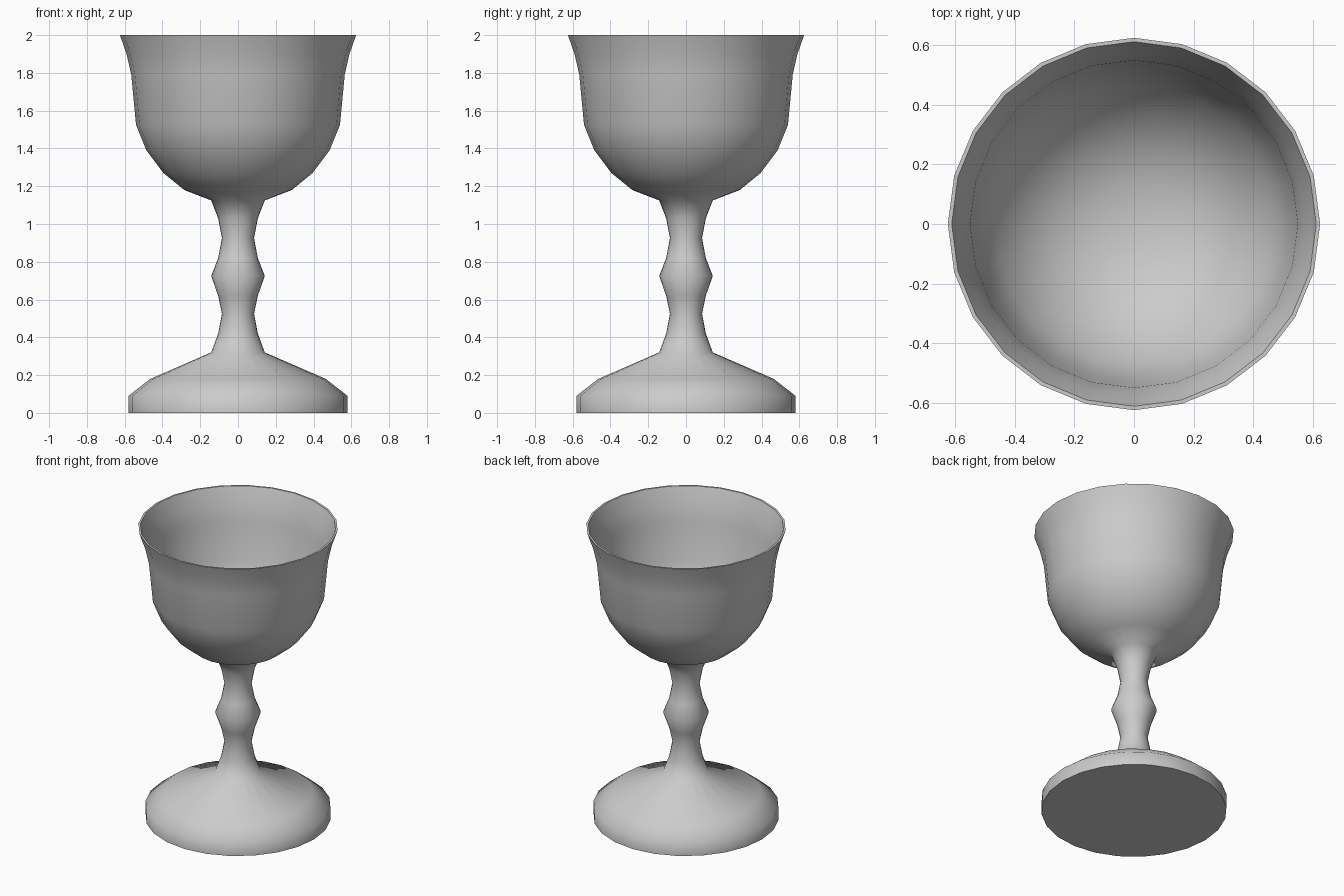
import bpy, bmesh, math

if "Cube" in bpy.data.objects:
    bpy.data.objects.remove(bpy.data.objects["Cube"])

SIDES = 24

# (radius, height) sections of the turned profile, from the underside up and over the rim
foot = [(0, 0), (0.58, 0), (0.58, 0.09), (0.465, 0.18)]
stem = [(0.142, 0.32), (0.105, 0.42), (0.085, 0.525), (0.105, 0.62), (0.142, 0.725),
        (0.105, 0.82), (0.085, 0.925), (0.105, 1.03), (0.142, 1.125)]
bowl_outside = [(0.285, 1.18), (0.395, 1.27), (0.485, 1.39), (0.54, 1.525),
                (0.565, 1.79), (0.59, 1.9), (0.625, 2.0)]
bowl_inside = [(0.612, 2.0), (0.576, 1.9), (0.55, 1.79), (0.525, 1.53), (0.472, 1.40),
               (0.385, 1.285), (0.278, 1.197), (0.138, 1.143), (0, 1.135)]


def lathe(name, profile):
    bm = bmesh.new()
    verts = [bm.verts.new((r, 0, z)) for r, z in profile]
    edges = [bm.edges.new(pair) for pair in zip(verts, verts[1:])]
    bmesh.ops.spin(bm, geom=verts + edges, axis=(0, 0, 1), cent=(0, 0, 0),
                   angle=math.tau, steps=SIDES)
    bmesh.ops.remove_doubles(bm, verts=bm.verts, dist=0.0005)
    bmesh.ops.recalc_face_normals(bm, faces=bm.faces)
    mesh = bpy.data.meshes.new(name)
    bm.to_mesh(mesh)
    bm.free()
    obj = bpy.data.objects.new(name, mesh)
    bpy.context.collection.objects.link(obj)
    return obj


# Goblet turned in one piece: foot, knopped stem and hollow bowl
goblet = lathe("goblet", foot + stem + bowl_outside + bowl_inside)
bpy.context.view_layer.objects.active = goblet
goblet.select_set(True)
bpy.ops.object.shade_smooth_by_angle(angle=math.radians(60))
